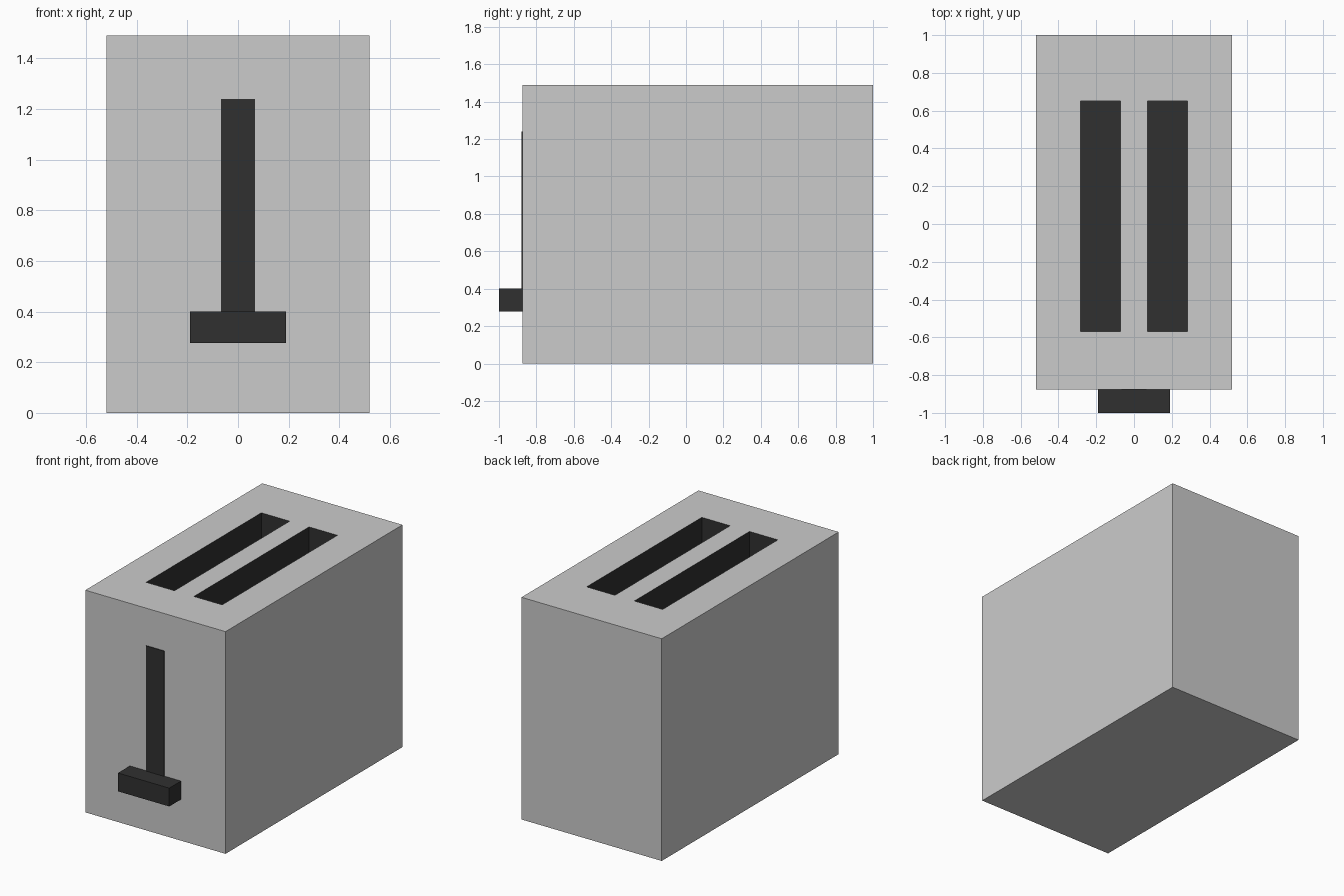
import bpy

if "Cube" in bpy.data.objects:
    bpy.data.objects.remove(bpy.data.objects["Cube"])

dark = bpy.data.materials.new("dark")
dark.diffuse_color = (0.03, 0.03, 0.03, 1)
dark.use_nodes = True
dark.node_tree.nodes["Principled BSDF"].inputs["Base Color"].default_value = dark.diffuse_color


def box(name, x, y, z, mats=()):
    """Box from (min, max) ranges; faces use the last material."""
    bpy.ops.mesh.primitive_cube_add(
        size=1, location=[(r[0] + r[1]) / 2 for r in (x, y, z)])
    ob = bpy.context.object
    ob.name = name
    ob.scale = [r[1] - r[0] for r in (x, y, z)]
    bpy.ops.object.transform_apply(location=True, rotation=False, scale=True)
    for m in mats:
        ob.data.materials.append(m)
    return ob


# Housing: outside stays grey, slot walls take the dark second material
body = box("toaster_body", (-0.52, 0.52), (-0.875, 1.0), (0, 1.49))
body.data.materials.append(None)
body.data.materials.append(dark)

# Two bread slots cut down from the top
for side, label in ((-1, "left"), (1, "right")):
    xs = sorted((side * 0.072, side * 0.282))
    cutter = box(f"{label}_slot_cutter", xs, (-0.57, 0.65), (0.4, 1.6), (None, dark))
    for p in cutter.data.polygons:
        p.material_index = 1
    cutter.hide_render = True
    cutter.hide_set(True)
    mod = body.modifiers.new(f"{label}_slot", 'BOOLEAN')
    mod.operation = 'DIFFERENCE'
    mod.solver = 'EXACT'
    mod.object = cutter

# Lever track and push-down knob on the front
box("lever_track", (-0.067, 0.067), (-0.88, -0.87), (0.3, 1.24), (dark,))
box("lever_knob", (-0.19, 0.19), (-1.0, -0.87), (0.277, 0.4), (dark,))
